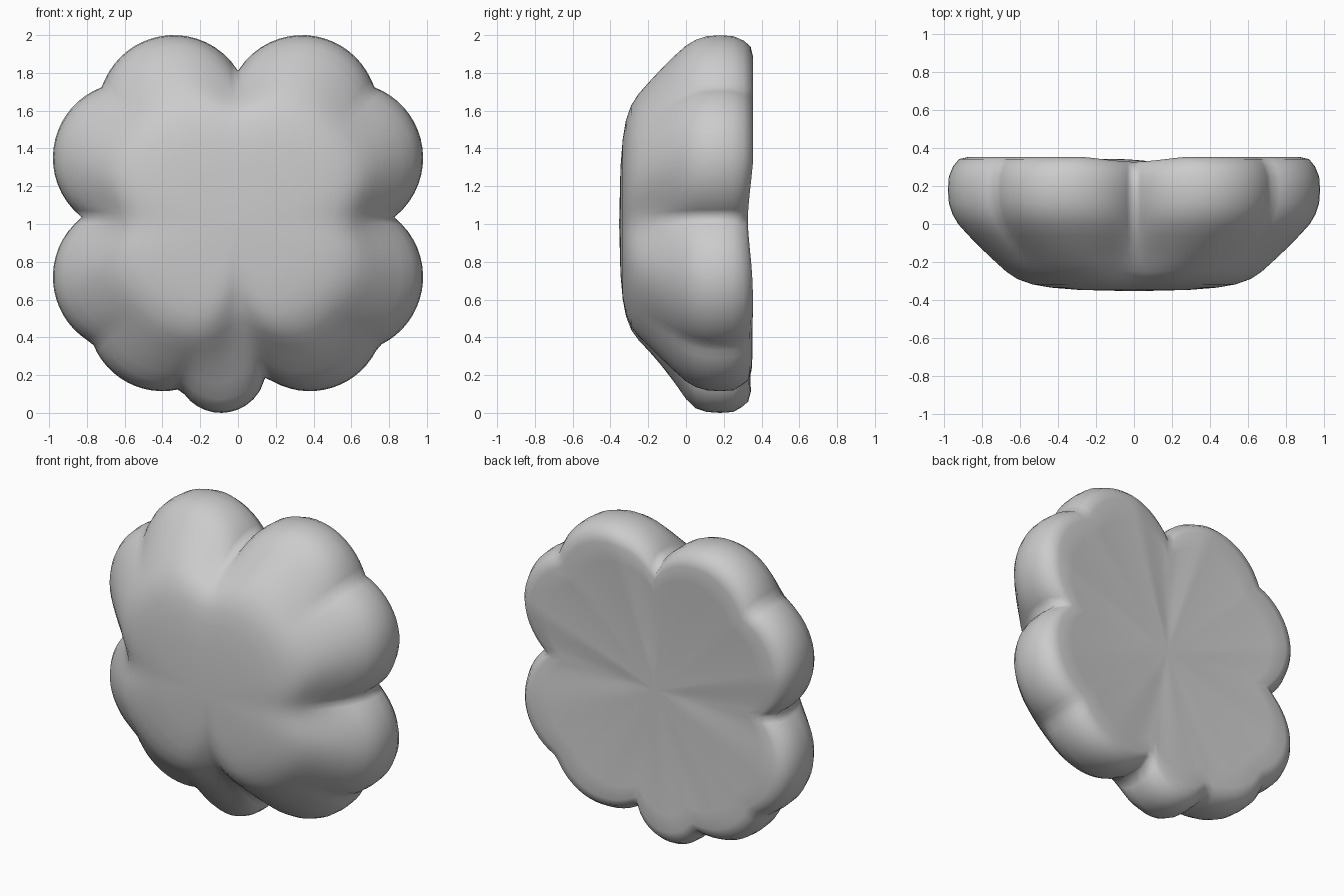
import bpy, bmesh, math

if "Cube" in bpy.data.objects:
    bpy.data.objects.remove(bpy.data.objects["Cube"])

SEG = 144

# Lobes seen from the front, relative to the centre: x, z, radius
lobes = [(-0.09, -0.76, 0.24), (-0.40, -0.49, 0.395), (0.38, -0.49, 0.395)]
for side in (-1, 1):
    lobes += [(side * 0.34, 0.60, 0.40),
              (side * 0.58, 0.35, 0.40),
              (side * 0.58, -0.28, 0.40)]

# Rings from back to front: y, scale of outline
rings = [(0.317, 0.25), (0.328, 0.5), (0.337, 0.65), (0.346, 0.78),
         (0.354, 0.89), (0.342, 0.94), (0.305, 0.972), (0.25, 0.995),
         (0.18, 1.0), (0.11, 0.995), (0.05, 0.975), (0.0, 0.945),
         (-0.06, 0.89), (-0.13, 0.82), (-0.20, 0.745), (-0.25, 0.69),
         (-0.29, 0.63), (-0.318, 0.55), (-0.335, 0.45), (-0.347, 0.3)]

# Wide hollows on the front slope: angle from the top, depth, width
hollows = [(0.0, 0.05, 0.2), (math.pi / 2, 0.10, 0.24),
           (-math.pi / 2, 0.10, 0.24), (math.pi, 0.28, 0.22)]


def outline(a):
    """Farthest hit of a ray from the centre on the lobe circles."""
    dx, dz = math.sin(a), math.cos(a)
    best = 0.75
    for x, z, r in lobes:
        along = x * dx + z * dz
        off = x * dz - z * dx
        if along > 0 and abs(off) < r:
            best = max(best, along + math.sqrt(r * r - off * off))
    return best


def blurred(values, width):
    """Average over neighbouring directions."""
    return [sum(values[(i + k) % SEG] for k in range(-width, width + 1))
            / (2 * width + 1) for i in range(SEG)]


def hollow(a):
    """Depth of the front hollows in one direction."""
    total = 0
    for a0, depth, width in hollows:
        d = math.atan2(math.sin(a - a0), math.cos(a - a0))
        total += depth * math.exp(-(d / width) ** 2)
    return total


sharp = [outline(2 * math.pi * i / SEG) for i in range(SEG)]
soft = blurred(blurred(sharp, 3), 3)
wide = blurred(blurred(sharp, 7), 7)

bm = bmesh.new()
loops = []
for y, s in rings:
    loop = []
    front = y < 0.15
    # the lobes fade out towards the middle of the front
    w = min(1, max(0, (0.97 - s) / 0.4)) if front else 0
    for i in range(SEG):
        a = 2 * math.pi * i / SEG
        if w < 0.5:
            R = sharp[i] + (soft[i] - sharp[i]) * w * 2
        else:
            R = soft[i] + (wide[i] - soft[i]) * (w * 2 - 1)
        r, yy = s * R, y
        if front:
            low = max(0, -math.cos(a))
            r *= 1 + w * (0.04 - hollow(a) - 0.06 * low)
        elif y > 0.3:
            # shallow creases between lobes on the back
            yy -= 0.04 * max(0, min(1, (1.03 - soft[i]) / 0.16)) * s
        loop.append(bm.verts.new((r * math.sin(a), yy, 1 + r * math.cos(a))))
    loops.append(loop)

for l0, l1 in zip(loops, loops[1:]):
    for i in range(SEG):
        j = (i + 1) % SEG
        bm.faces.new((l0[i], l0[j], l1[j], l1[i]))

# Close the back and the front
for loop, y in ((loops[0], 0.312), (loops[-1], -0.354)):
    c = bm.verts.new((0, y, 1))
    for i in range(SEG):
        bm.faces.new((loop[i], loop[(i + 1) % SEG], c))
bmesh.ops.recalc_face_normals(bm, faces=bm.faces)
for f in bm.faces:
    f.smooth = True

mesh = bpy.data.meshes.new("lobed_cushion")
bm.to_mesh(mesh)
bm.free()
obj = bpy.data.objects.new("lobed_cushion", mesh)
bpy.context.collection.objects.link(obj)

grey = bpy.data.materials.new("plain_grey")
grey.diffuse_color = (0.6, 0.6, 0.6, 1)
grey.use_nodes = True
grey.node_tree.nodes["Principled BSDF"].inputs["Base Color"].default_value = grey.diffuse_color
mesh.materials.append(grey)
